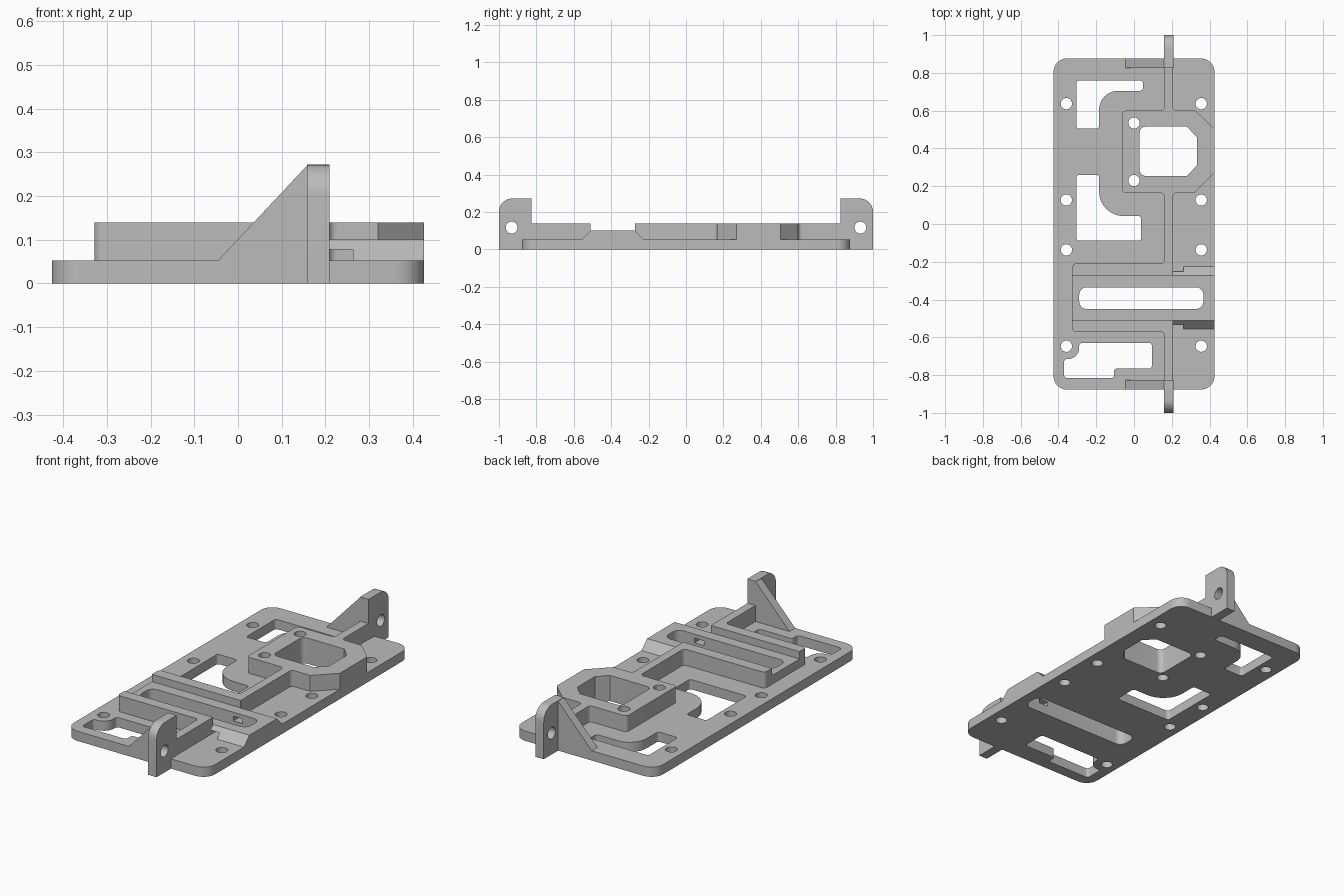
import bpy, bmesh, math
from mathutils import Vector, Matrix

cube = bpy.data.objects.get("Cube")
if cube:
    bpy.data.objects.remove(cube, do_unlink=True)

grey = bpy.data.materials.new("plain grey")
grey.use_nodes = True
grey.diffuse_color = (0.5, 0.5, 0.5, 1)
grey.node_tree.nodes["Principled BSDF"].inputs["Base Color"].default_value = (0.5, 0.5, 0.5, 1)

BASE, FLOOR, TOP = 0.053, 0.1, 0.14
SINK = 0.03          # raised parts start inside the plate
RIB_L, RIB_R = 0.16, 0.207
EDGE = 0.426         # half width of the plate


def rounded(points, steps=8):
    """Outline whose corners (x, y, radius) are replaced by tangent arcs."""
    out = []
    for i, (x, y, *r) in enumerate(points):
        p = Vector((x, y))
        if not r:
            out.append(p)
            continue
        a = (Vector(points[i - 1][:2]) - p).normalized()
        b = (Vector(points[(i + 1) % len(points)][:2]) - p).normalized()
        half = a.angle(b) / 2
        centre = p + (a + b).normalized() * (r[0] / math.sin(half))
        reach = r[0] / math.tan(half)
        start, end = p + a * reach - centre, p + b * reach - centre
        sweep = start.angle_signed(end)
        for k in range(steps + 1):
            out.append(centre + Matrix.Rotation(-sweep * k / steps, 2) @ start)
    return out


def circle(x, y, r, n=24):
    return [Vector((x + r * math.cos(t * math.tau / n), y + r * math.sin(t * math.tau / n)))
            for t in range(n)]


def box(x0, x1, y0, y1, r=None):
    pts = [(x0, y0), (x1, y0), (x1, y1), (x0, y1)]
    return rounded([p + (r,) for p in pts] if r else pts)


def prism(bm, outline, lo, hi, axis="z"):
    """Extrude an outline between lo and hi along the axis."""
    place = {"z": lambda p, d: (p.x, p.y, d),
             "x": lambda p, d: (d, p.x, p.y),
             "y": lambda p, d: (p.x, d, p.y)}[axis]
    rings = [[bm.verts.new(place(p, d)) for p in outline] for d in (lo, hi)]
    bm.faces.new(rings[0][::-1])
    bm.faces.new(rings[1])
    n = len(outline)
    for i in range(n):
        j = (i + 1) % n
        bm.faces.new((rings[0][i], rings[0][j], rings[1][j], rings[1][i]))


def make(name, prisms, cutters=()):
    bm = bmesh.new()
    for p in prisms:
        prism(bm, *p)
    bmesh.ops.recalc_face_normals(bm, faces=bm.faces)
    mesh = bpy.data.meshes.new(name)
    bm.to_mesh(mesh)
    bm.free()
    mesh.materials.append(grey)
    obj = bpy.data.objects.new(name, mesh)
    bpy.context.collection.objects.link(obj)
    bpy.ops.object.select_all(action="DESELECT")
    obj.select_set(True)
    bpy.context.view_layer.objects.active = obj
    for c in cutters:
        mod = obj.modifiers.new("cut", "BOOLEAN")
        mod.operation, mod.solver, mod.object = "DIFFERENCE", "EXACT", c
        bpy.ops.object.modifier_apply(modifier=mod.name)
    bpy.ops.object.shade_smooth_by_angle(angle=math.radians(30))
    return obj


# Openings through the plate
s = 0.015
back_window = rounded([(-0.305, 0.76, s), (-0.305, 0.505, s), (-0.185, 0.505, s),
                       (-0.185, 0.705, 0.1), (0.047, 0.705, s), (0.047, 0.76, s)])
middle_window = rounded([(-0.305, 0.26, s), (-0.305, -0.088, s), (0.038, -0.088, s),
                         (0.038, 0.042, s), (-0.185, 0.042, 0.13), (-0.185, 0.26, s)])
front_window = rounded([(-0.37, -0.815, s), (-0.105, -0.815, s), (-0.105, -0.765, s),
                        (0.095, -0.765, s), (0.095, -0.63, s), (-0.29, -0.63, s),
                        (-0.29, -0.715, 0.06), (-0.37, -0.715, s)])
frame_window = rounded([(0.03, 0.255, 0.03), (0.28, 0.255), (0.333, 0.31), (0.333, 0.46),
                        (0.28, 0.515), (0.03, 0.515, 0.03)])
slot = box(-0.29, 0.367, -0.45, -0.335, 0.04)
openings = [back_window, middle_window, front_window, frame_window, slot]
openings += [circle(x, y, 0.03) for x in (-0.358, 0.356) for y in (0.637, 0.127, -0.137, -0.647)]
openings += [circle(0, y, 0.03) for y in (0.535, 0.23)]
opening_cutter = make("opening_cutter", [(o, -0.1, 0.5) for o in openings])
passage_cutter = make("passage_cutter", [(box(RIB_R, 0.263, BASE, 0.078), -0.7, -0.1, "y")])
cutters = [opening_cutter, passage_cutter]

# Base plate
make("base_plate", [(box(-EDGE, EDGE, -0.876, 0.876, 0.07), 0, BASE)], [opening_cutter])

# Raised channel with sloping shoulders on its left end
CH0, CH1 = -0.51, -0.273
slope = FLOOR - BASE
make("channel_floor", [(box(-0.328, EDGE, CH0, CH1), SINK, FLOOR)], cutters)
for name, y, d in (("front_shoulder", CH0, -1), ("back_shoulder", CH1, 1)):
    tri = [Vector(p) for p in ((y, SINK), (y + d * slope, SINK), (y + d * slope, BASE), (y, FLOOR))]
    make(name, [(tri, RIB_R, EDGE, "x")], [passage_cutter])

# Ribs beside the channel, running into the spine and the window frame
f = 0.02
make("front_rib", [(rounded([(-0.328, CH0), (-0.328, -0.57, f), (RIB_L, -0.57, f),
                             (RIB_L, -0.84), (RIB_R, -0.84), (RIB_R, CH0)]), SINK, TOP)])
make("back_rib_and_frame", [(rounded([
    (-0.328, CH1), (RIB_R, CH1), (RIB_R, 0.165, f), (0.32, 0.165), (EDGE, 0.27), (EDGE, 0.505),
    (0.325, 0.6), (RIB_R, 0.6, f), (RIB_R, 0.84), (RIB_L, 0.84), (RIB_L, 0.6, f),
    (-0.062, 0.6, f), (-0.062, 0.165, f), (RIB_L, 0.165, f), (RIB_L, -0.21, f),
    (-0.328, -0.21, f)]), SINK, TOP)], [opening_cutter])

# Upright end tabs with eyelets, each braced by a triangular gusset
for name, d in (("front", -1), ("back", 1)):
    eye = make("eyelet_cutter", [(circle(d * 0.932, 0.117, 0.032), 0, 0.4, "x")])
    tab = rounded([(d * 0.827, 0), (d, 0), (d, 0.272, 0.07), (d * 0.827, 0.272)])
    make(name + "_tab", [(tab, RIB_L - 0.002, RIB_R + 0.002, "x")], [eye])
    bpy.data.objects.remove(eye, do_unlink=True)
    brace = [Vector(p) for p in ((-0.045, SINK), (RIB_L, SINK), (RIB_L, 0.272), (-0.045, BASE))]
    make(name + "_gusset", [(brace, d * 0.827, d * 0.876, "y")])

for c in cutters:
    bpy.data.objects.remove(c, do_unlink=True)
